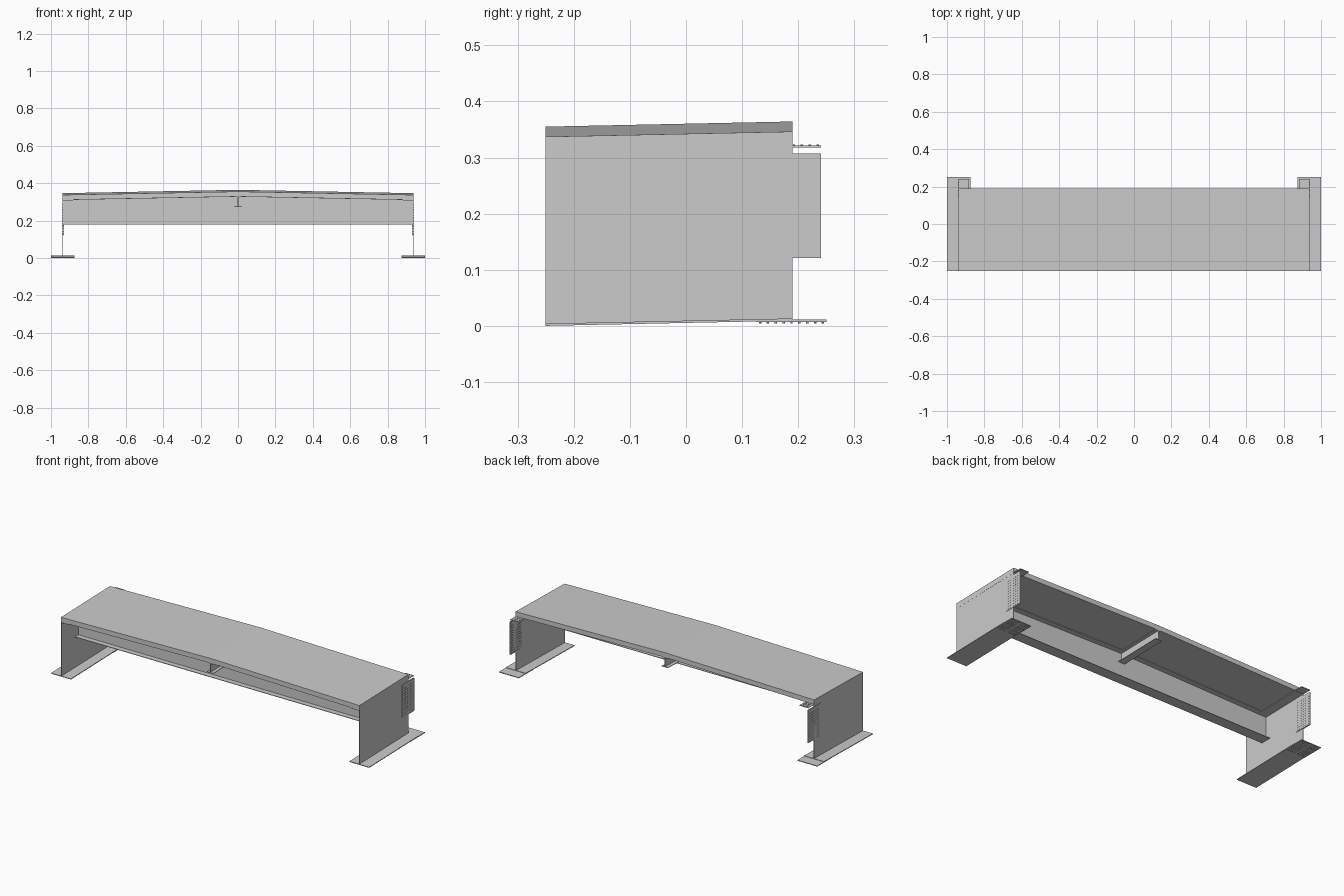
import bpy, bmesh
from mathutils import Matrix, Vector

if "Cube" in bpy.data.objects:
    bpy.data.objects.remove(bpy.data.objects["Cube"])

Y0, Y1 = -0.25, 0.19      # ends of the bridge section
GX = 0.936                # girder web position
K = 0.0092 / 0.44         # lengthwise gradient
CROWN = 0.018 / 0.938     # deck cross fall


def finish(name, bm):
    bmesh.ops.recalc_face_normals(bm, faces=bm.faces)
    mesh = bpy.data.meshes.new(name)
    bm.to_mesh(mesh)
    bm.free()
    ob = bpy.data.objects.new(name, mesh)
    bpy.context.collection.objects.link(ob)
    return ob


def prism(name, profile, y0=Y0, y1=Y1, slope=K):
    """Extrude an x-z outline along y, following the gradient."""
    bm = bmesh.new()
    face = bm.faces.new([bm.verts.new((x, y0, z + slope * (y0 - Y0))) for x, z in profile])
    new = bmesh.ops.extrude_face_region(bm, geom=[face])["geom"]
    verts = [v for v in new if isinstance(v, bmesh.types.BMVert)]
    bmesh.ops.translate(bm, verts=verts, vec=(0, y1 - y0, slope * (y1 - y0)))
    return finish(name, bm)


def rect(x0, x1, z0, z1):
    return [(x0, z0), (x1, z0), (x1, z1), (x0, z1)]


def crowned(half, edge_low, edge_high):
    """Outline of a plate that peaks at the centre line."""
    rise = CROWN * half
    return [(-half, edge_low), (0, edge_low + rise), (half, edge_low),
            (half, edge_high), (0, edge_high + rise), (-half, edge_high)]


def bolts(name, points, axis, length, radius=0.0022):
    bm = bmesh.new()
    rot = Vector((0, 0, 1)).rotation_difference(Vector(axis)).to_matrix().to_4x4()
    for p in points:
        bmesh.ops.create_cone(bm, cap_ends=True, segments=6, radius1=radius, radius2=radius,
                              depth=length, matrix=Matrix.Translation(p) @ rot)
    return finish(name, bm)


def spread(a, b, n):
    return [a + (b - a) * i / (n - 1) for i in range(n)]


# deck slab
prism("deck_slab", crowned(0.938, 0.310, 0.337))

for s, side in ((-1, "left"), (1, "right")):
    # main girder: web, bottom flange, inward top flange
    prism(side + "_girder_web", rect(s * GX - 0.0015, s * GX + 0.0015, 0.004, 0.3105))
    prism(side + "_girder_bottom_flange", rect(s * 0.875, s * 1.0, 0.0, 0.004))
    prism(side + "_girder_top_flange", rect(s * 0.882, s * 0.938, 0.3075, 0.3105))

    # splice plates at the far end
    for d, where in ((-1, "inner"), (1, "outer")):
        x = s * (GX + 0.0025 * d)
        prism(f"{side}_web_splice_{where}", rect(x - 0.001, x + 0.001, 0.121, 0.307),
              0.135, 0.241, 0)
    prism(side + "_bottom_splice", rect(s * 0.875, s * 1.0, 0.007, 0.011), 0.125, 0.25, 0)
    prism(side + "_top_splice", rect(s * 0.882, s * 0.937, 0.318, 0.321), 0.135, 0.241, 0)

    # splice bolts
    bolts(side + "_web_bolts",
          [(s * GX, y, z) for y in spread(0.15, 0.237, 7) for z in spread(0.128, 0.285, 12)],
          (1, 0, 0), 0.011)
    bolts(side + "_bottom_bolts",
          [(s * x, y, 0.0065) for y in spread(0.132, 0.244, 9)
           for x in (0.885, 0.898, 0.911, 0.924, 0.950, 0.963, 0.976, 0.989)],
          (0, 0, 1), 0.005)
    bolts(side + "_top_bolts",
          [(s * x, y, 0.3212) for y in spread(0.15, 0.235, 7) for x in spread(0.892, 0.925, 4)],
          (0, 0, 1), 0.004)

# cross beam: crowned web, crowned top flange, level bottom flange
BY = -0.097
top = 0.310 + K * (BY - Y0)
half = GX - 0.0015
prism("cross_beam_web",
      [(-half, 0.18), (half, 0.18), (half, top), (0, top + CROWN * half), (-half, top)],
      BY - 0.0015, BY + 0.0015, 0)
prism("cross_beam_bottom_flange", rect(-half, half, 0.178, 0.181), BY - 0.031, BY + 0.031, 0)
prism("cross_beam_top_flange", crowned(0.882, 0.308, 0.3115), BY - 0.031, BY + 0.031)

# central stringer under the ridge
prism("stringer_web", rect(-0.0015, 0.0015, 0.274, 0.329))
prism("stringer_bottom_flange", rect(-0.02, 0.02, 0.272, 0.275))
prism("stringer_top_flange", rect(-0.02, 0.02, 0.325, 0.328))
